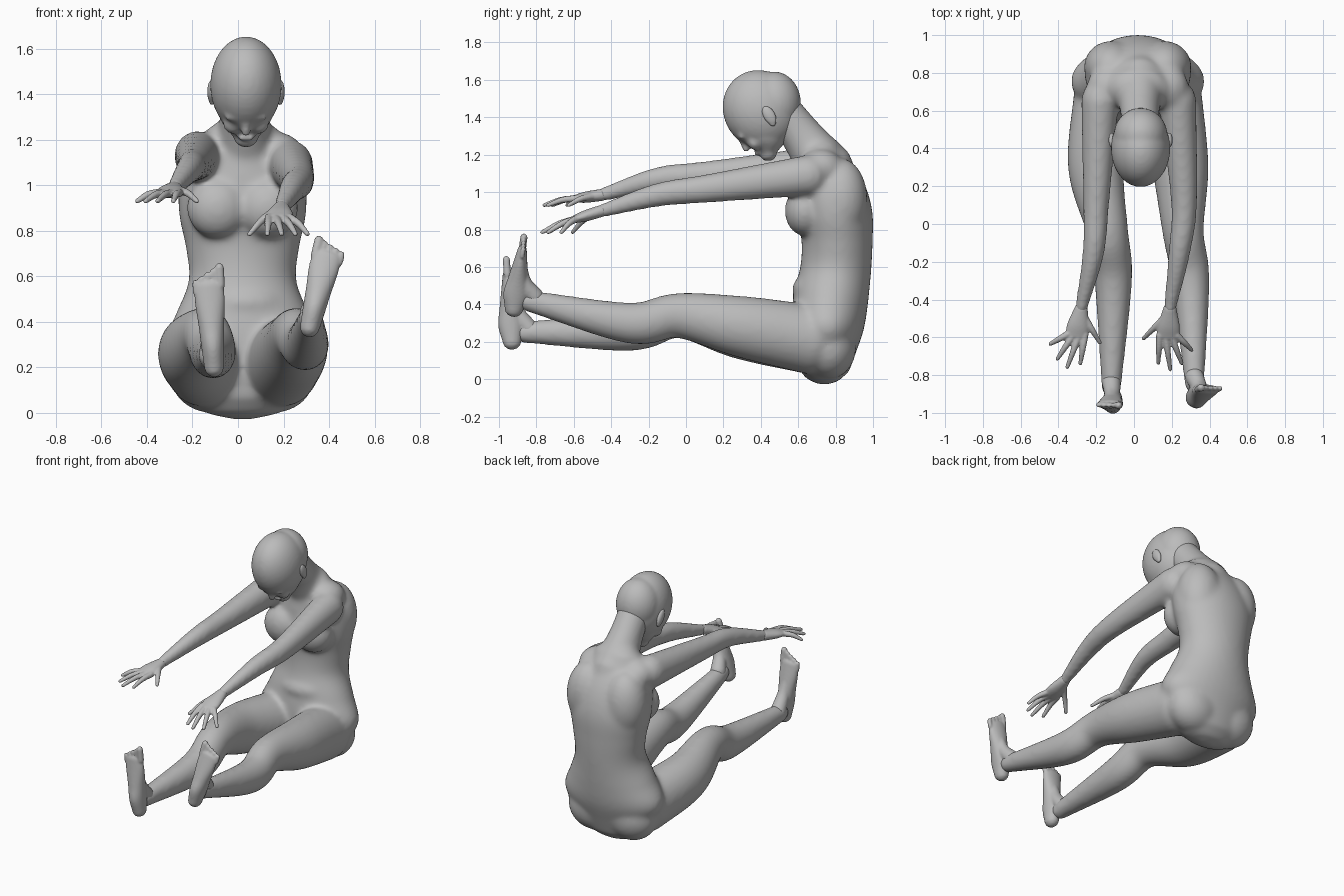
import bpy, bmesh, math
from mathutils import Vector, Matrix

cube = bpy.data.objects.get("Cube")
if cube:
    bpy.data.objects.remove(cube, do_unlink=True)

skin = bpy.data.materials.new("matte_grey")
skin.use_nodes = True
GREY = (0.5, 0.5, 0.5, 1)
skin.diffuse_color = GREY
skin.node_tree.nodes["Principled BSDF"].inputs["Base Color"].default_value = GREY


def spline(rows, steps=8):
    """Catmull-Rom curve through rows of x, y, z, half width, half depth."""
    v = [Vector(row) for row in rows]
    v = [2 * v[0] - v[1]] + v + [2 * v[-1] - v[-2]]
    out = []
    for a, b, c, d in zip(v, v[1:], v[2:], v[3:]):
        for k in range(steps):
            t = k / steps
            out.append(b + (c - a) * (t / 2) + (2 * a - 5 * b + 4 * c - d) * (t * t / 2)
                       + (3 * b - a - 3 * c + d) * (t ** 3 / 2))
    return out + [v[-2]]


def tube(bm, rows, sides=24):
    """Loft elliptical rings along a curve, with rounded ends."""
    pts = spline(rows)
    rings = []
    for i, p in enumerate(pts):
        before, after = pts[max(i - 1, 0)], pts[min(i + 1, len(pts) - 1)]
        rings.append((p.xyz, (after.xyz - before.xyz).normalized(), p[3], p[4]))
    for end, sign in ((0, -1), (-1, 1)):
        centre, t, a, b = rings[end]
        caps = [(centre + t * sign * min(a, b) * math.sin(w), t, a * math.cos(w), b * math.cos(w))
                for w in (0.5, 1, 1.4)]
        rings = rings + caps if sign > 0 else caps[::-1] + rings
    loops = []
    for centre, t, a, b in rings:
        across = Vector((1, 0, 0))
        across = (across - t * across.dot(t)).normalized()
        deep = t.cross(across)
        angles = [math.tau * k / sides for k in range(sides)]
        loops.append([bm.verts.new(centre + across * a * math.cos(w) + deep * b * math.sin(w))
                      for w in angles])
    for low, high in zip(loops, loops[1:]):
        for k in range(sides):
            bm.faces.new((low[k], low[k - 1], high[k - 1], high[k]))
    bm.faces.new(loops[0])
    bm.faces.new(loops[-1][::-1])


def limb(bm, joints, radii, depth=1.0):
    """Tube through joints, each with its own radius."""
    tube(bm, [(*joint, r, r * depth) for joint, r in zip(joints, radii)])


def blob(bm, centre, size, tilt=0.0):
    matrix = (Matrix.Translation(centre) @ Matrix.Rotation(tilt, 4, 'X')
              @ Matrix.Diagonal((*size, 1)))
    bmesh.ops.create_uvsphere(bm, u_segments=32, v_segments=20, radius=1, matrix=matrix)


def finish(name, bm, voxel, smooth):
    """Fuse the overlapping pieces into one smooth skin."""
    bmesh.ops.recalc_face_normals(bm, faces=bm.faces)
    mesh = bpy.data.meshes.new(name)
    bm.to_mesh(mesh)
    bm.free()
    mesh.materials.append(skin)
    ob = bpy.data.objects.new(name, mesh)
    bpy.context.collection.objects.link(ob)
    fuse = ob.modifiers.new("fuse", 'REMESH')
    fuse.mode = 'VOXEL'
    fuse.voxel_size = voxel
    fuse.use_smooth_shade = True
    soften = ob.modifiers.new("soften", 'SMOOTH')
    soften.factor = 0.5
    soften.iterations = smooth


# Torso: evenly stacked rings from seat to collar
MIDDLE = 0.02
body = bmesh.new()
spine = (.74, .755, .775, .8, .808, .797, .76, .72)
half_widths = (.28, .355, .295, .237, .25, .28, .265, .18)
half_depths = (.16, .195, .2, .19, .19, .2, .185, .13)
tube(body, [(MIDDLE, y, .13 + .15 * i, wide, deep)
            for i, (y, wide, deep) in enumerate(zip(spine, half_widths, half_depths))], sides=36)

# Belly and neck
blob(body, (MIDDLE + .01, .68, .48), (.18, .112, .09))
limb(body, [(.03, .75, 1.12), (.03, .62, 1.3), (.035, .5, 1.45)], (.145, .108, .1), depth=1.05)

# Chest, shoulder blades, buttocks and shoulders
for side in (-1, 1):
    blob(body, (MIDDLE + side * .11, .635, .9), (.135, .107, .135))
    blob(body, (MIDDLE + side * .14, .83, .96), (.145, .14, .22))
    blob(body, (MIDDLE + side * .14, .765, .17), (.18, .145, .17))
    blob(body, (MIDDLE + side * .16, .72, 1.13), (.11, .12, .1))

# Legs: hip, thigh, knee, calf, ankle
LEG_RADII = (.17, .15, .11, .1, .052)
limb(body, [(.19, .68, .21), (.245, .3, .28), (.26, -.04, .34), (.3, -.3, .3), (.32, -.85, .42)],
     LEG_RADII, depth=1.1)
limb(body, [(-.15, .68, .21), (-.2, .3, .27), (-.14, -.04, .34), (-.11, -.3, .26), (-.12, -.87, .25)],
     LEG_RADII, depth=1.1)

# Arms: shoulder, elbow, forearm, wrist
WRISTS = {"left": Vector((.19, -.45, .9)), "right": Vector((-.28, -.45, .985))}
ARM_RADII = (.1, .07, .058, .034)
limb(body, [(.23, .66, 1.09), (.265, .12, 1.02), (.24, -.15, .985), WRISTS["left"]],
     ARM_RADII, depth=1.1)
limb(body, [(-.18, .66, 1.13), (-.2, .12, 1.09), (-.215, -.15, 1.07), WRISTS["right"]],
     ARM_RADII, depth=1.1)
finish("body", body, .013, 20)

# Head, bowed forward
BOW = 0.53
DOWN = Vector((0, math.sin(BOW), -math.cos(BOW)))
FACE = Vector((0, -math.cos(BOW), -math.sin(BOW)))
SKULL = Vector((.035, .4, 1.44))


def on_head(down, face, side=0.0):
    return SKULL + DOWN * down + FACE * face + Vector((side, 0, 0))


head = bmesh.new()
blob(head, SKULL, (.157, .2, .217), BOW)
blob(head, SKULL + Vector((0, .07, .035)), (.142, .145, .17))           # back of skull
tube(head, [(*on_head(.05, .03), .13, .15), (*on_head(.15, .05), .11, .115),
            (*on_head(.22, .08), .055, .045)])
limb(head, [on_head(.07, .17), on_head(.14, .173)], (.012, .02))        # nose
blob(head, on_head(.19, .135), (.04, .016, .014), BOW)                  # mouth
blob(head, on_head(.225, .1), (.045, .028, .028), BOW)                  # chin
for side in (-1, 1):
    blob(head, on_head(.07, .16, side * .05), (.045, .02, .02), BOW)     # brow
    blob(head, on_head(.13, .12, side * .055), (.045, .035, .045), BOW)  # cheek
finish("head", head, .01, 10)

for name, side in (("left", 1), ("right", -1)):
    # Ear: upper rim and lobe
    ear = bmesh.new()
    blob(ear, SKULL + Vector((side * .153, .045, -.03)), (.017, .032, .056), BOW)
    blob(ear, SKULL + Vector((side * .15, .06, -.065)), (.013, .02, .026), BOW)
    finish(name + "_ear", ear, .006, 4)

# Hands: fingers fan out from the knuckles, thumb first
SPREAD = (-85, -20, 4, 27, 60)
LENGTHS = (.13, .15, .175, .16, .145)
for name, side, knuckle, turn, drop in (("left", 1, (.18, -.595, .855), 0, .07),
                                        ("right", -1, (-.305, -.59, .965), 12, .035)):
    hand = bmesh.new()
    wrist, knuckle = WRISTS[name], Vector(knuckle)
    tube(hand, [(*wrist, .036, .032), (*wrist.lerp(knuckle, .6), .058, .03),
                (*knuckle, .06, .021)])
    for i, (angle, length) in enumerate(zip(SPREAD, LENGTHS)):
        angle = math.radians(angle + turn)
        tip = knuckle + Vector((side * math.sin(angle) * length, -math.cos(angle) * length, -drop))
        root = wrist.lerp(knuckle, .95 if i else .35)
        root.x += side * (i - 2.5) * .03 if i else side * -.03
        limb(hand, [root, root.lerp(tip, .5) + Vector((0, 0, .01)), tip], (.019, .016, .011))
    finish(name + "_hand", hand, .006, 4)

# Feet: sole rings from heel to ball, an instep, then five toes
SOLE = ((0, .043, .05), (.25, .05, .068), (.5, .056, .055), (.8, .066, .037), (1, .064, .025))
for name, side, heel, ball, ankle in (
        ("left", 1, (.315, -.92, .375), (.39, -.876, .69), (.32, -.81, .44)),
        ("right", -1, (-.105, -.93, .2), (-.128, -.955, .56), (-.12, -.84, .27))):
    foot = bmesh.new()
    heel, ball, ankle = Vector(heel), Vector(ball), Vector(ankle)
    tube(foot, [(*heel.lerp(ball, along), wide, deep) for along, wide, deep in SOLE])
    limb(foot, [ankle, heel.lerp(ball, .45) + Vector((0, .035, 0)), heel.lerp(ball, .8)],
         (.05, .04, .03))
    for i in range(5):
        radius = .014 if i else .02
        root = ball + Vector((side * (i - 1.9) * .027, 0, -.008 * i))
        tip = root + (ball - heel) * (.22 - .025 * i)
        limb(foot, [root, tip], (radius, radius))
    finish(name + "_foot", foot, .007, 5)
